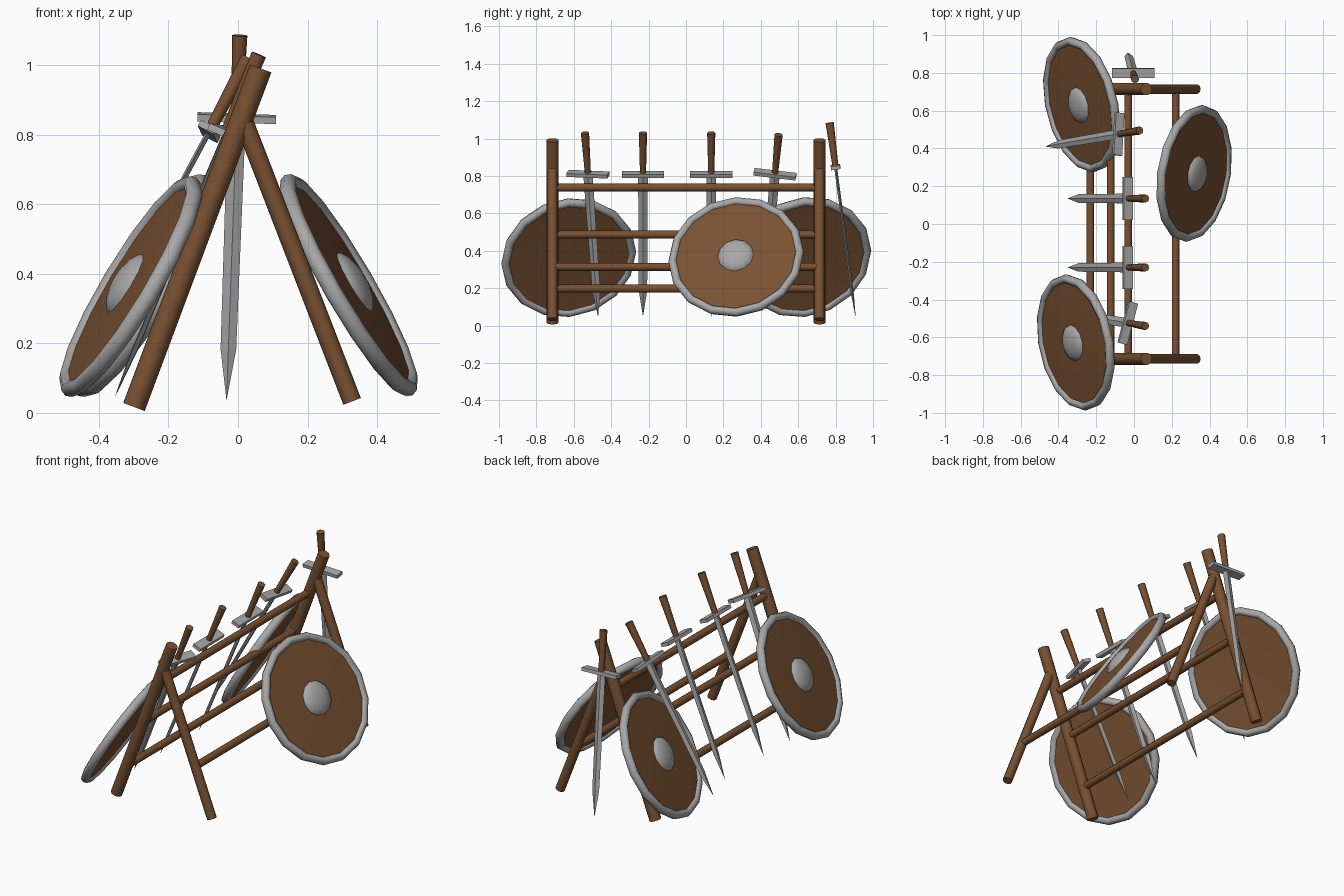
import bpy, bmesh, math
from mathutils import Vector, Matrix

if "Cube" in bpy.data.objects:
    bpy.data.objects.remove(bpy.data.objects["Cube"])


def material(name, rgb):
    m = bpy.data.materials.new(name)
    m.diffuse_color = (*rgb, 1)
    m.use_nodes = True
    m.node_tree.nodes["Principled BSDF"].inputs["Base Color"].default_value = m.diffuse_color
    return m


WOOD = material("brown wood", (0.19, 0.082, 0.031))
STEEL = material("grey steel", (0.39, 0.39, 0.39))


def finish(bm, name, mat, matrix=Matrix(), smooth=True):
    bmesh.ops.recalc_face_normals(bm, faces=bm.faces)
    me = bpy.data.meshes.new(name)
    bm.to_mesh(me)
    bm.free()
    me.materials.append(mat)
    ob = bpy.data.objects.new(name, me)
    bpy.context.collection.objects.link(ob)
    ob.matrix_world = matrix
    if smooth:
        bpy.context.view_layer.objects.active = ob
        ob.select_set(True)
        bpy.ops.object.shade_smooth_by_angle(angle=math.radians(50))
        ob.select_set(False)
    return ob


def frame(origin, z, x):
    """Matrix with local z along z and local x as close to x as possible."""
    z = Vector(z).normalized()
    y = z.cross(Vector(x)).normalized()
    x = y.cross(z)
    return Matrix.Translation(origin) @ Matrix((x, y, z)).transposed().to_4x4()


def pole(name, a, b, r1, r2=None, sides=10):
    a, b = Vector(a), Vector(b)
    bm = bmesh.new()
    bmesh.ops.create_cone(bm, cap_ends=True, segments=sides, radius1=r1,
                          radius2=r2 or r1, depth=(b - a).length)
    ref = (0, 1, 0) if abs((b - a).normalized().y) < 0.9 else (1, 0, 0)
    return finish(bm, name, WOOD, frame((a + b) / 2, b - a, ref))


def lathe(name, profile, mat, matrix, sides=16, closed=False):
    """Spin (radius, height) points round local z."""
    bm = bmesh.new()
    vs = [bm.verts.new((r, 0, h)) for r, h in profile]
    edges = [bm.edges.new(p) for p in zip(vs, vs[1:])]
    if closed:
        edges.append(bm.edges.new((vs[-1], vs[0])))
    bmesh.ops.spin(bm, geom=vs + edges, axis=(0, 0, 1), cent=(0, 0, 0),
                   angle=2 * math.pi, steps=sides)
    bmesh.ops.remove_doubles(bm, verts=bm.verts, dist=1e-4)
    return finish(bm, name, mat, matrix)


# Rack: two leaning A-frames joined by rails
for y in (-0.714, 0.714):
    pole("long_leg", (-0.299, y, 0.017), (0.065, y, 0.99), 0.033)
    pole("short_leg", (0.328, y, 0.033), (0.02, y, 0.83), 0.027)
for x, z in ((-0.031, 0.738), (-0.124, 0.487), (-0.231, 0.198), (0.22, 0.314)):
    pole("rail", (x, -0.714, z), (x, 0.714, z), 0.021)


# Shields: shallow cone board, rounded rim, domed boss
def shield(centre, normal):
    m = frame(centre, normal, (0, 1, 0))
    lathe("shield_board", [(0, 0.022), (0.345, 0.008), (0.345, -0.012), (0, 0.002)], WOOD, m)
    ring = [(0.343 + 0.023 * math.cos(t), 0.025 * math.sin(t))
            for t in (i * math.pi / 4 for i in range(8))]
    lathe("shield_rim", ring, STEEL, m, closed=True)
    dome = [(0.1 * math.cos(t), 0.012 + 0.04 * math.sin(t))
            for t in (i * math.pi / 8 for i in range(4))] + [(0, 0.052)]
    lathe("shield_boss", dome, STEEL, m, sides=12)


shield((0.318, 0.268, 0.367), (0.86, -0.14, 0.5))
shield((-0.308, -0.627, 0.363), (-0.845, -0.17, 0.506))
shield((-0.277, 0.632, 0.366), (-0.85, -0.20, 0.49))


# Swords: diamond blade, flat guard, flared grip
def sword(tip, top, guard_dir):
    tip, top = Vector(tip), Vector(top)
    axis = top - tip
    length = axis.length
    hilt = length - 0.24
    m = frame(tip, axis, guard_dir)
    bm = bmesh.new()
    rings = []
    for z, w in ((0.15, 0.0225), (hilt, 0.026)):
        rings.append([bm.verts.new(p) for p in
                      ((w, 0, z), (0, 0.008, z), (-w, 0, z), (0, -0.008, z))])
    point = bm.verts.new((0, 0, 0))
    for i in range(4):
        j = (i + 1) % 4
        bm.faces.new((rings[0][i], rings[0][j], rings[1][j], rings[1][i]))
        bm.faces.new((point, rings[0][j], rings[0][i]))
    bm.faces.new(rings[1])
    finish(bm, "sword_blade", STEEL, m, smooth=False)
    bm = bmesh.new()
    bmesh.ops.create_cube(bm, size=1, matrix=Matrix.Translation((0, 0, hilt))
                          @ Matrix.Diagonal((0.226, 0.05, 0.02, 1)))
    finish(bm, "sword_guard", STEEL, m, smooth=False)
    pole("sword_grip", m @ Vector((0, 0, hilt)), top, 0.016, 0.022, sides=8)


sword((-0.355, -0.47, 0.045), (0.06, -0.54, 1.03), (0.06, 0.225, -0.01))
for y in (-0.23, 0.135):
    sword((-0.352, y, 0.048), (0.06, y, 1.03), (0, 1, 0))
sword((-0.47, 0.41, 0.085), (0.03, 0.495, 1.02), (0.01, 0.22, -0.03))
sword((-0.033, 0.908, 0.035), (0.005, 0.768, 1.085), (1, 0, -0.05))
